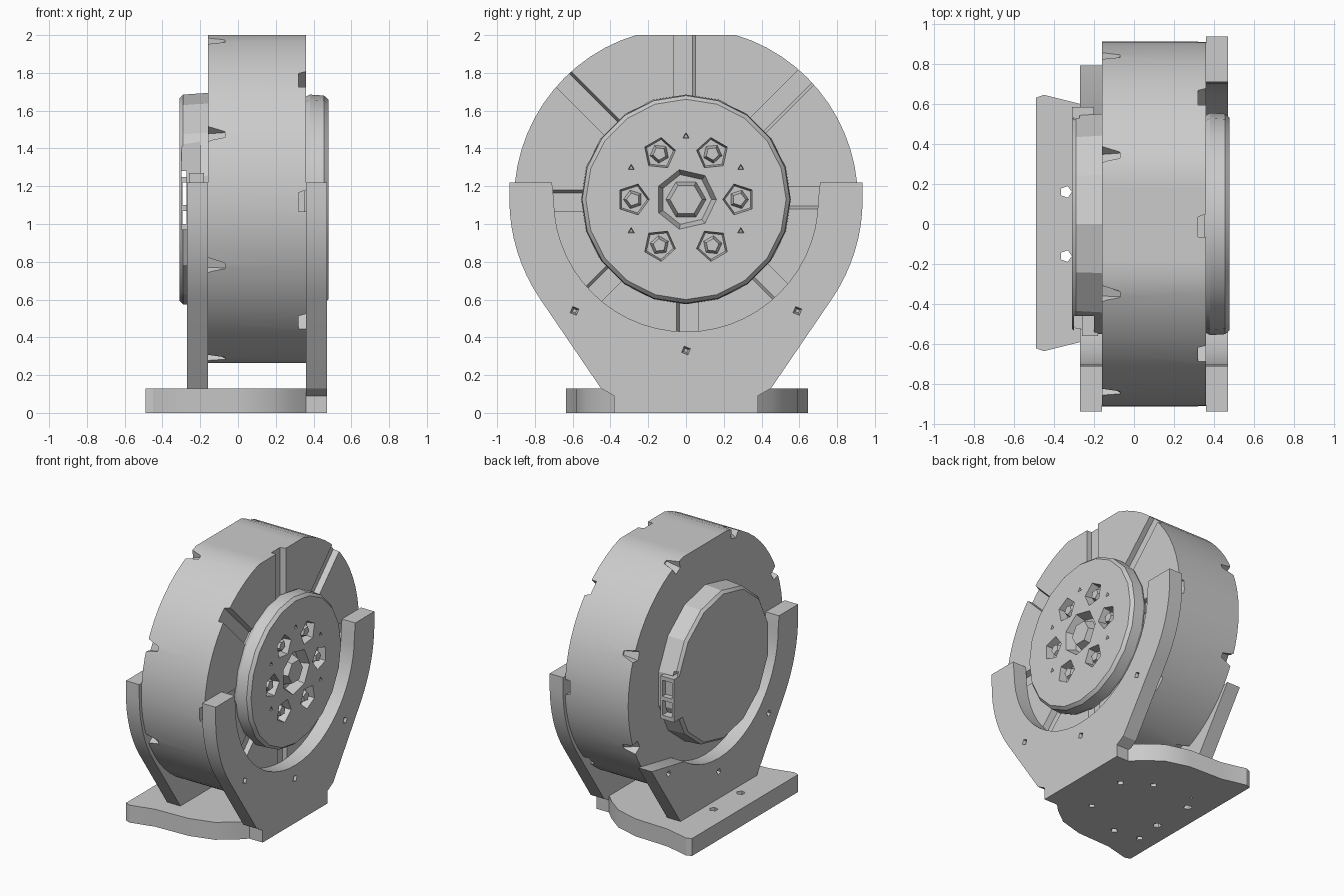
import bpy, bmesh
from math import sin, cos, pi, radians, sqrt

cube = bpy.data.objects.get("Cube")
if cube:
    bpy.data.objects.remove(cube)

CZ = 1.13  # height of the drum axis

grey = bpy.data.materials.new("plain_grey")
grey.use_nodes = True
grey.diffuse_color = (0.6, 0.6, 0.6, 1)
grey.node_tree.nodes["Principled BSDF"].inputs["Base Color"].default_value = (0.6, 0.6, 0.6, 1)


def ring(radius, sides, y=0, z=CZ, start=0.0):
    return [(y + radius * cos(start + 2 * pi * i / sides),
             z + radius * sin(start + 2 * pi * i / sides)) for i in range(sides)]


def rect(y0, y1, z0, z1):
    return [(y0, z0), (y1, z0), (y1, z1), (y0, z1)]


def turn(pts, angle):
    """Rotate a (y, z) outline about the drum axis."""
    c, s = cos(angle), sin(angle)
    return [(y * c - z * s, CZ + y * s + z * c) for y, z in pts]


def loft(bm, sections, axis="x"):
    """Skin matching outlines, given as (position, outline) pairs along an axis."""
    put = (lambda p, d: (d, p[0], p[1])) if axis == "x" else (lambda p, d: (p[0], p[1], d))
    rows = [[bm.verts.new(put(p, d)) for p in pts] for d, pts in sections]
    n = len(rows[0])
    faces = [bm.faces.new(rows[0]), bm.faces.new(rows[-1])]
    for a, b in zip(rows, rows[1:]):
        for i in range(n):
            faces.append(bm.faces.new((a[i], a[(i + 1) % n], b[(i + 1) % n], b[i])))
    bmesh.ops.recalc_face_normals(bm, faces=faces)


def make(name, *solids, axis="x"):
    bm = bmesh.new()
    for sections in solids:
        loft(bm, sections, axis)
    mesh = bpy.data.meshes.new(name)
    bm.to_mesh(mesh)
    bm.free()
    mesh.materials.append(grey)
    obj = bpy.data.objects.new(name, mesh)
    bpy.context.collection.objects.link(obj)
    return obj


def carve(obj, *solids, axis="x"):
    """Cut solids away from an object and drop the cutter."""
    cutter = make("cutter", *solids, axis=axis)
    mod = obj.modifiers.new("carve", "BOOLEAN")
    mod.operation, mod.solver, mod.object = "DIFFERENCE", "EXACT", cutter
    bpy.context.view_layer.objects.active = obj
    bpy.ops.object.modifier_apply(modifier=mod.name)
    bpy.data.objects.remove(cutter)


def smooth(obj):
    bpy.ops.object.select_all(action="DESELECT")
    obj.select_set(True)
    bpy.context.view_layer.objects.active = obj
    bpy.ops.object.shade_smooth_by_angle(angle=radians(25))


# Drum with flattened top and bottom
outline = [(y, min(max(z, CZ - 0.865), CZ + 0.87)) for y, z in ring(0.91, 64)]
drum = make("drum", [(-0.16, outline), (0.36, outline)])

# Radial slots on one face, screw notches round the other rim
slots, notches = [], []
for k in range(8):
    wide = turn(rect(0.5, 1.0, -0.065, 0.065), k * pi / 4)
    narrow = turn(rect(0.5, 1.0, -0.035, 0.065), k * pi / 4)
    slots.append([(0.32, narrow), (0.40, wide)])
    around = (k + 0.5) * pi / 4
    small = turn([(0.90, -0.01), (1.0, -0.03), (1.0, 0.03), (0.90, 0.02)], around)
    big = turn([(0.83, -0.03), (1.0, -0.08), (1.0, 0.08), (0.84, 0.04)], around)
    notches.append([(-0.07, small), (-0.19, big)])
carve(drum, *slots)
carve(drum, *notches)
smooth(drum)

# Vented hub on the right face
hub = make("vented_hub", [(0.35, ring(0.54, 20)), (0.38, ring(0.555, 20)),
                          (0.455, ring(0.55, 20)), (0.478, ring(0.53, 20))])
pockets = [[(0.41, ring(0.135, 7)), (0.50, ring(0.17, 7))]]
bolts = [[(0.40, ring(0.11, 6)), (0.475, ring(0.085, 6))]]
for k in range(6):
    a = k * pi / 3
    y, z = 0.28 * cos(a), CZ + 0.28 * sin(a)
    pockets.append([(0.42, ring(0.075, 5, y, z, a + pi)), (0.50, ring(0.09, 5, y, z, a + pi))])
    bolts.append([(0.41, ring(0.055, 5, y, z, a)), (0.465, ring(0.035, 5, y, z, a))])
    if k != 4:
        b = a + pi / 6
        pockets.append([(0.45, ring(0.012, 3, 0.335 * cos(b), CZ + 0.335 * sin(b), pi / 2)),
                        (0.50, ring(0.025, 3, 0.335 * cos(b), CZ + 0.335 * sin(b), pi / 2))])
carve(hub, *pockets)
smooth(hub)
make("hub_bolts", *bolts)

# Plain cap on the left face, with a cable port through its sides
cap = make("plain_cap", [(-0.15, ring(0.565, 14, start=pi / 14)), (-0.29, ring(0.555, 14, start=pi / 14)),
                         (-0.31, ring(0.535, 14, start=pi / 14))])
carve(cap, [(-0.30, rect(-0.7, 0.7, 1.0, 1.28)), (-0.272, rect(-0.7, 0.7, 1.0, 1.28))])
carve(cap, [(-0.30, rect(-0.7, -0.46, 0.97, 1.46)), (-0.20, rect(-0.7, -0.46, 0.97, 1.46))])
smooth(cap)
make("port_pin", [(-0.26, rect(-0.56, -0.44, 1.22, 1.27)), (-0.18, rect(-0.56, -0.44, 1.22, 1.27))])

# Connector frame on the back side of the cap
frame = make("connector_frame", [(-0.31, rect(0.45, 0.585, 0.93, 1.25)), (-0.2, rect(0.45, 0.585, 0.93, 1.25))])
carve(frame, [(-0.295, rect(0.4, 0.7, 0.96, 1.07)), (-0.215, rect(0.4, 0.7, 0.96, 1.07))],
      [(-0.295, rect(0.4, 0.7, 1.10, 1.22)), (-0.215, rect(0.4, 0.7, 1.10, 1.22))])


# Cradle plates: a cup round the drum that narrows to a foot
def arc(radius, a0, a1, n):
    return [(radius * cos(radians(a0 + (a1 - a0) * i / n)),
             CZ + radius * sin(radians(a0 + (a1 - a0) * i / n))) for i in range(n + 1)]


half = [(0.38, 0), (0.38, 0.09), (0.45, 0.13)] + arc(0.935, -34, 0, 8) + [(0.935, 1.22), (0.71, 1.22)]
inner = arc(0.70, 0, -180, 28)
cradle = half + inner + [(-y, z) for y, z in reversed(half)]
screws = [(-0.59, 0.54), (0.59, 0.54), (0, 0.33), (0.28, 0.07)]

for name, x0, x1 in (("right_cradle", 0.36, 0.47), ("left_cradle", -0.27, -0.16)):
    plate = make(name, [(x0, cradle), (x1, cradle)])
    out, deep = (x1 + 0.02, x1 - 0.04) if x0 > 0 else (x0 - 0.02, x0 + 0.04)
    if x0 < 0:  # this plate has one short arm
        stub = [(0.2, 0.52), (1.1, 0.69), (1.1, 1.4), (0.2, 1.4)]
        carve(plate, [(x0 - 0.1, stub), (x1 + 0.1, stub)])
    carve(plate, *[[(deep, ring(0.012, 4, y, z, 0.4)), (out, ring(0.032, 4, y, z, 0.4))] for y, z in screws])
    smooth(plate)

# Base with curved sides narrowing under the right cradle
side = [(0.47, 0.38), (0.37, 0.38), (0.30, 0.45), (0.18, 0.54), (0, 0.59),
        (-0.27, 0.60), (-0.45, 0.645), (-0.49, 0.63)]
plan = side + [(x, -y + 0.01) for x, y in reversed(side)]
base = make("base", [(0, plan), (0.13, plan)], axis="z")
through = [(-0.34, 0.16), (-0.34, -0.16)]
blind = [(0.22, 0.12), (0.03, 0.24), (-0.26, 0.27), (0.17, -0.24), (-0.16, -0.40), (-0.36, -0.37)]
carve(base, *[[(-0.05, ring(0.03, 5, x, y)), (0.2, ring(0.03, 5, x, y))] for x, y in through],
      *[[(-0.02, ring(0.03, 4, x, y)), (0.06, ring(0.015, 4, x, y))] for x, y in blind], axis="z")
smooth(base)
